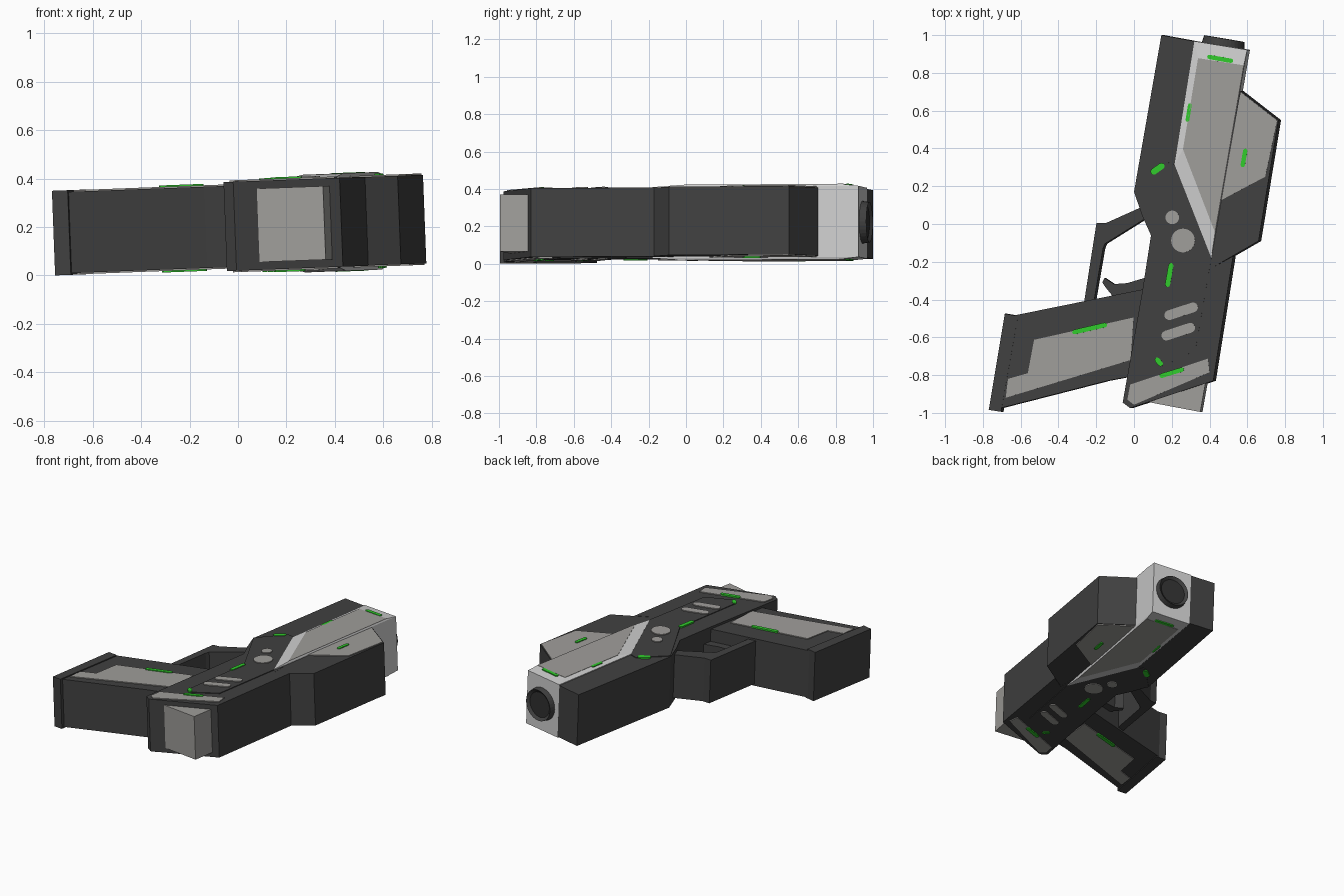
import bpy, bmesh, math
from mathutils import Matrix, Vector

if "Cube" in bpy.data.objects:
    bpy.data.objects.remove(bpy.data.objects["Cube"])


def material(name, rgb):
    m = bpy.data.materials.new(name)
    m.diffuse_color = (*rgb, 1)
    m.use_nodes = True
    m.node_tree.nodes["Principled BSDF"].inputs["Base Color"].default_value = m.diffuse_color
    return m


DARK = material("charcoal", (0.052, 0.052, 0.052))
BLACK = material("near_black", (0.03, 0.03, 0.03))
GREY = material("warm_grey", (0.35, 0.34, 0.325))
WHITE = material("pale_grey", (0.62, 0.62, 0.62))
GREEN = material("glow_green", (0.03, 0.6, 0.025))

# The whole model lies on its side with a slight tilt
TILT = Matrix.Translation((0.007, 0, 0.204)) @ Matrix.Rotation(math.radians(-2.17), 4, 'Y')


def finish(bm, name, mat):
    bmesh.ops.recalc_face_normals(bm, faces=bm.faces)
    bm.transform(TILT)
    me = bpy.data.meshes.new(name)
    bm.to_mesh(me)
    bm.free()
    me.materials.append(mat)
    ob = bpy.data.objects.new(name, me)
    bpy.context.collection.objects.link(ob)
    return ob


def loft(bm, levels):
    """Stack equal-length outlines at given heights into a closed solid."""
    rings = [[bm.verts.new((x, y, z)) for x, y in poly] for poly, z in levels]
    n = len(rings[0])
    bm.faces.new(rings[0][::-1])
    bm.faces.new(rings[-1])
    for a, b in zip(rings, rings[1:]):
        for i in range(n):
            j = (i + 1) % n
            bm.faces.new((a[i], a[j], b[j], b[i]))


def prism(name, poly, half, mat):
    bm = bmesh.new()
    loft(bm, [(poly, -half), (poly, half)])
    return finish(bm, name, mat)


def plates(name, poly, base, thick, mat):
    """Thin plate on both flanks."""
    bm = bmesh.new()
    for s in (1, -1):
        loft(bm, [(poly, s * (base - 0.003)), (poly, s * (base + thick))])
    return finish(bm, name, mat)


def capsule(cx, cy, length, width, deg, seg=6):
    r, h, a = width / 2, max(length - width, 0) / 2, math.radians(deg)
    pts = []
    for s in (1, -1):
        for i in range(seg + 1):
            t = -math.pi / 2 + math.pi * i / seg
            x, y = s * (h + r * math.cos(t)), s * r * math.sin(t)
            pts.append((cx + x * math.cos(a) - y * math.sin(a),
                        cy + x * math.sin(a) + y * math.cos(a)))
    return pts


def circle(cx, cy, r, n=24):
    return [(cx + r * math.cos(2 * math.pi * i / n), cy + r * math.sin(2 * math.pi * i / n))
            for i in range(n)]


# Main frame with the dark half of the barrel
prism("frame", [(0.145, 1.0), (0.325, 0.967), (0.30, 0.8), (0.30, 0.2), (0.43, -0.1),
                (0.43, -0.223), (0.525, -0.17), (0.42, -0.83), (-0.02, -0.975), (-0.06, -0.945),
                (-0.045, -0.86), (0.045, -0.35), (0.09, -0.06), (0.045, 0.04), (0.0, 0.17)],
      0.184, DARK)
plates("centre_plate", [(0.165, 0.33), (0.215, 0.315), (0.41, -0.18), (0.40, -0.235),
                        (0.325, -0.67), (0.16, -0.75), (0.115, -0.71), (0.195, -0.21),
                        (0.003, 0.17)], 0.184, 0.005, DARK)

# Grip, its end cap and side panels
prism("grip", [(-0.64, -0.485), (0.10, -0.335), (0.02, -0.80), (-0.14, -0.83), (-0.72, -0.978)],
      0.168, DARK)
prism("grip_cap", [(-0.685, -0.475), (-0.615, -0.487), (-0.705, -0.994), (-0.77, -0.984)],
      0.175, DARK)
plates("grip_panel", [(-0.003, -0.495), (-0.018, -0.72), (-0.68, -0.92), (-0.668, -0.82),
                      (-0.563, -0.79), (-0.53, -0.613)], 0.168, 0.006, GREY)

# Trigger guard and trigger
prism("trigger_guard", [(-0.268, -0.43), (-0.2, 0.005), (-0.15, 0.005), (0.04, 0.09),
                        (0.08, 0.02), (0.045, 0.02), (-0.155, -0.105), (-0.165, -0.13),
                        (-0.215, -0.42)], 0.155, DARK)
prism("trigger", [(0.07, -0.28), (-0.04, -0.313), (-0.11, -0.318), (-0.16, -0.285),
                  (-0.172, -0.31), (-0.155, -0.335), (-0.11, -0.39), (0.07, -0.36)], 0.08, DARK)

# Side pod beside the barrel
prism("side_pod", [(0.565, 0.705), (0.765, 0.55), (0.66, -0.09), (0.412, -0.233), (0.45, 0.2)],
      0.183, DARK)
plates("pod_panel", [(0.565, 0.698), (0.758, 0.548), (0.695, 0.25), (0.46, 0.125)],
       0.183, 0.006, GREY)

# Pale barrel with sloping borders, and its inlaid panel
outer = [(0.32, 0.968), (0.60, 0.922), (0.41, -0.18), (0.215, 0.315)]
inner = [(0.34, 0.878), (0.582, 0.84), (0.43, -0.045), (0.26, 0.395)]
bm = bmesh.new()
loft(bm, [(inner, -0.200), (outer, -0.19), (outer, 0.19), (inner, 0.200)])
finish(bm, "barrel", WHITE)
plates("barrel_panel", inner, 0.199, 0.003, GREY)

# Muzzle ring with a recessed bore
axis = Vector((0.166, 0.986, 0)).normalized()
place = Matrix.Translation((0.465, 0.944, 0.0)) @ axis.to_track_quat('Z', 'Y').to_matrix().to_4x4()
bm = bmesh.new()
bmesh.ops.create_cone(bm, cap_ends=True, segments=32, radius1=0.117, radius2=0.108,
                      depth=0.06, matrix=Matrix.Translation((0, 0, 0.008)))
cap = [f for f in bm.faces if f.normal.z > 0.9]
bmesh.ops.inset_region(bm, faces=cap, thickness=0.02)
bmesh.ops.translate(bm, verts=cap[0].verts, vec=(0, 0, -0.015))
cap[0].material_index = 1
bm.transform(place)
finish(bm, "muzzle", DARK).data.materials.append(BLACK)

# Rear block and rear panel
prism("rear_block", [(0.07, -0.942), (0.35, -0.995), (0.385, -0.80), (0.105, -0.75)], 0.152, GREY)
plates("rear_panel", [(-0.02, -0.85), (0.392, -0.713), (0.40, -0.785), (0.0, -0.957),
                      (-0.035, -0.93)], 0.184, 0.006, GREY)

# Round buttons and vent bars
for i, (x, y, r) in enumerate([(0.203, 0.035, 0.036), (0.26, -0.0875, 0.063)]):
    plates(f"button_{i + 1}", circle(x, y, r), 0.188, 0.007, GREY)
for i, (x, y) in enumerate([(0.25, -0.462), (0.235, -0.57)]):
    plates(f"vent_bar_{i + 1}", capsule(x, y, 0.185, 0.052, 18), 0.188, 0.007, GREY)

# Green light strips: x, y, length, width, angle, surface height
for i, (x, y, l, w, a, h) in enumerate([
        (0.457, 0.874, 0.14, 0.023, -10, 0.197), (0.29, 0.59, 0.10, 0.02, 81, 0.195),
        (0.125, 0.292, 0.085, 0.034, 35, 0.186), (0.583, 0.35, 0.10, 0.023, 80, 0.188),
        (0.187, -0.27, 0.13, 0.027, 80, 0.187), (-0.235, -0.553, 0.19, 0.025, 13, 0.173),
        (0.132, -0.73, 0.055, 0.027, -50, 0.187), (0.2, -0.787, 0.135, 0.024, 17, 0.189)]):
    plates(f"light_strip_{i + 1}", capsule(x, y, l, w, a, 4), h, 0.007, GREEN)
